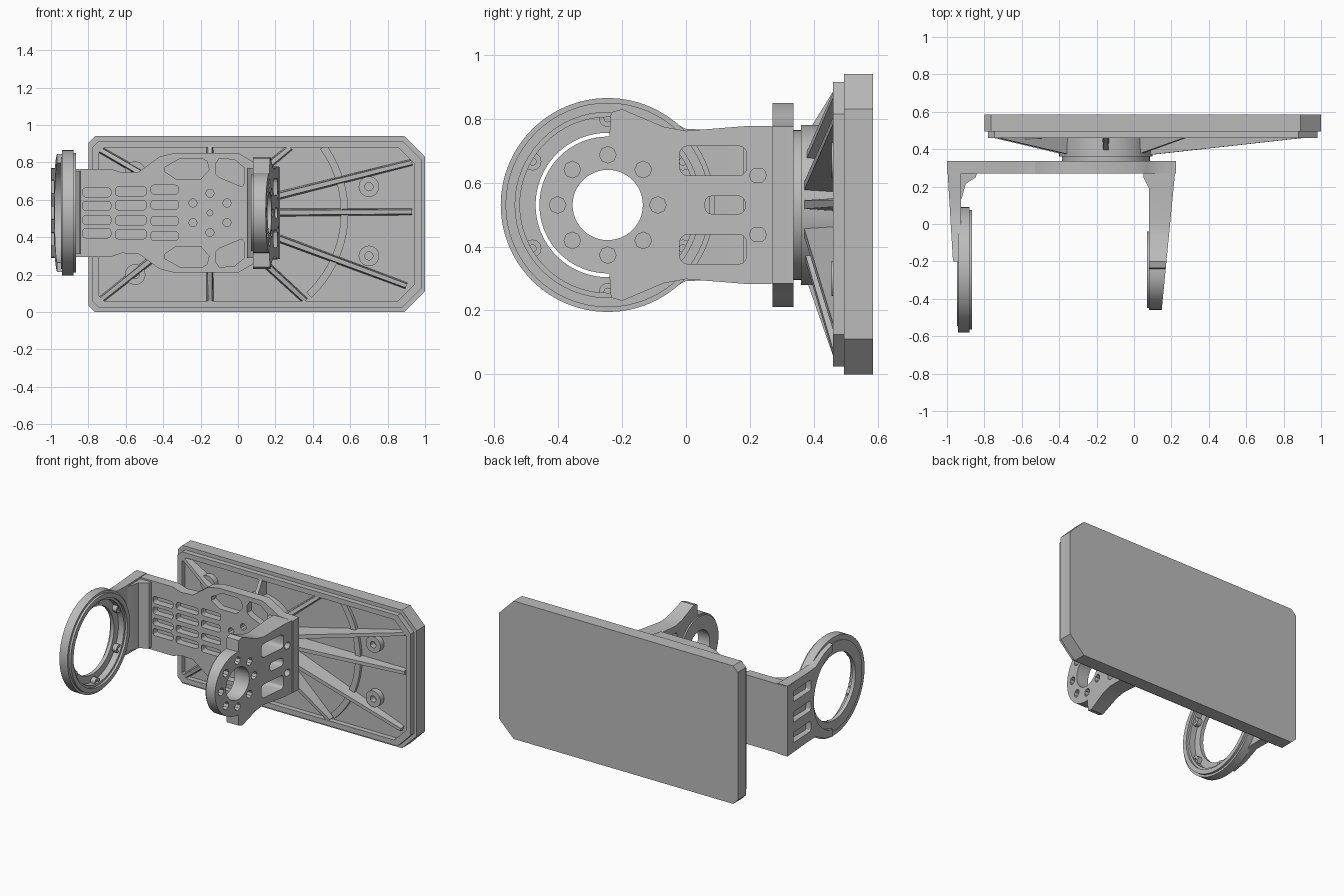
import bpy, bmesh, math
from mathutils import Matrix, Vector

if "Cube" in bpy.data.objects:
    bpy.data.objects.remove(bpy.data.objects["Cube"])

grey = bpy.data.materials.new("plain_grey")
grey.use_nodes = True
COL = (0.5, 0.5, 0.5, 1)
grey.diffuse_color = COL
grey.node_tree.nodes["Principled BSDF"].inputs["Base Color"].default_value = COL

CZ = 0.53                 # height of the fork and both rings
HUB = (-0.15, CZ)         # pivot on the panel (x, z)
RING = (-0.245, CZ)       # shared ring axis (y, z)
AXES = {'X': Matrix(((0, 0, 1, 0), (1, 0, 0, 0), (0, 1, 0, 0), (0, 0, 0, 1))),
        'Y': Matrix(((1, 0, 0, 0), (0, 0, -1, 0), (0, 1, 0, 0), (0, 0, 0, 1))),
        'Z': Matrix.Identity(4)}


def finish(name, me):
    me.materials.clear()
    me.materials.append(grey)
    me.shade_smooth()
    me.set_sharp_from_angle(angle=math.radians(30))
    ob = bpy.data.objects.new(name, me)
    bpy.context.scene.collection.objects.link(ob)
    return ob


def prism(name, axis, a, b, outline, holes=(), shape=None):
    """Extrude an outline with holes along an axis from a to b."""
    cu = bpy.data.curves.new(name, 'CURVE')
    cu.dimensions, cu.fill_mode, cu.extrude = '2D', 'BOTH', abs(b - a) / 2
    for loop in [outline, *holes]:
        sp = cu.splines.new('POLY')
        sp.points.add(len(loop) - 1)
        for p, (u, v) in zip(sp.points, loop):
            p.co = (u, v, 0, 1)
        sp.use_cyclic_u = True
    tmp = bpy.data.objects.new(name + "_curve", cu)
    bpy.context.scene.collection.objects.link(tmp)
    dg = bpy.context.evaluated_depsgraph_get()
    me = bpy.data.meshes.new_from_object(tmp.evaluated_get(dg))
    bpy.data.objects.remove(tmp)
    bpy.data.curves.remove(cu)
    me.name = name
    bm = bmesh.new()
    bm.from_mesh(me)
    bmesh.ops.remove_doubles(bm, verts=bm.verts, dist=1e-5)
    mid = (a + b) / 2
    for v in bm.verts:
        v.co = AXES[axis] @ v.co
        v.co['XYZ'.index(axis)] += mid
        if shape:
            shape(v.co)
    bmesh.ops.recalc_face_normals(bm, faces=bm.faces)
    bm.to_mesh(me)
    bm.free()
    return finish(name, me)


def arc(c, r, a0=0, a1=360, n=48):
    m = n if a1 - a0 == 360 else n - 1
    return [(c[0] + r * math.cos(math.radians(a0 + (a1 - a0) * i / m)),
             c[1] + r * math.sin(math.radians(a0 + (a1 - a0) * i / m))) for i in range(n)]


def slot(u0, u1, v0, v1, r):
    pts = []
    for k, (u, v) in enumerate([(u1 - r, v1 - r), (u0 + r, v1 - r), (u0 + r, v0 + r), (u1 - r, v0 + r)]):
        pts += arc((u, v), r, 90 * k, 90 * k + 90, 4)
    return pts


def flip(pts):
    return [(u, 2 * CZ - v) for u, v in reversed(pts)]


def mirrored(half):
    return half + flip(half)


def octagon(x0, x1, z0, z1, l, r):
    return [(x0 + l, z0), (x1 - r, z0), (x1, z0 + r), (x1, z1 - r),
            (x1 - r, z1), (x0 + l, z1), (x0, z1 - l), (x0, z0 + l)]


# Panel with clipped corners, raised rim and inner frame
prism("panel_slab", 'Y', 0.495, 0.585, octagon(-0.8, 1, 0, 0.94, 0.035, 0.11))
prism("panel_rim", 'Y', 0.46, 0.5, octagon(-0.78, 0.98, 0.025, 0.915, 0.035, 0.1),
      [octagon(-0.745, 0.945, 0.06, 0.88, 0.03, 0.09)])


def rib(name, p, q, y0, y1, w):
    """Rib that tapers in depth from p to q."""
    p, q = Vector(p), Vector(q)
    d = (q - p).normalized()
    n = Vector((-d.y, d.x)) * w / 2
    bm = bmesh.new()
    vs = []
    for e, y, k in ((p, y0, 1), (q, y1, 0.8)):
        for s, yy in ((1, 0.5), (-1, 0.5), (-0.6, y), (0.6, y)):
            t = e + n * s * k
            vs.append(bm.verts.new((t.x, yy, t.y)))
    for f in ((0, 1, 2, 3), (7, 6, 5, 4), (0, 4, 5, 1), (1, 5, 6, 2), (2, 6, 7, 3), (3, 7, 4, 0)):
        bm.faces.new([vs[i] for i in f])
    bmesh.ops.recalc_face_normals(bm, faces=bm.faces)
    me = bpy.data.meshes.new(name)
    bm.to_mesh(me)
    bm.free()
    finish(name, me)


# Ribs fanning out from the hub
ends = [(0.93, 0.535), (0.93, 0.80), (0.90, 0.14), (0.36, 0.06), (0.28, 0.88), (-0.15, 0.05),
        (-0.15, 0.89), (-0.74, 0.06), (-0.74, 0.87), (-0.76, 0.47)]
for i, e in enumerate(ends):
    d = (Vector(e) - Vector(HUB)).normalized()
    rib(f"panel_rib_{i + 1}", Vector(HUB) + d * 0.2, e, 0.365, 0.463, 0.045)
prism("curved_rib", 'Y', 0.475, 0.5,
      arc((-0.03, CZ), 0.62, -47, 36, 24) + arc((-0.03, CZ), 0.58, -47, 36, 24)[::-1])

# Screw bosses on the panel
for i, c in enumerate([(-0.55, 0.75), (-0.55, 0.2), (0.7, 0.67), (0.7, 0.3)]):
    prism(f"screw_boss_{i + 1}", 'Y', 0.455, 0.5, arc(c, 0.055, n=24), [arc(c, 0.022, n=12)])

# Pivot hub between panel and fork
prism("pivot_hub", 'Y', 0.36, 0.5, arc(HUB, 0.25))
prism("pivot_flange", 'Y', 0.33, 0.365, arc(HUB, 0.235))

# Fork back plate with pockets on its front
plate = mirrored([(-1, 0.765), (-0.68, 0.765), (-0.62, 0.745), (-0.53, 0.75), (-0.42, 0.83),
                  (-0.34, 0.85), (0, 0.85), (0.07, 0.81), (0.12, 0.78), (0.225, 0.775)])
pockets = []
for off in (0.04, 0.115):
    for u0, u1, spread in ((-0.83, -0.68, 0.95), (-0.655, -0.49, 1), (-0.465, -0.32, 1.08)):
        z = CZ + off * spread
        pockets.append(slot(u0, u1, z - 0.024, z + 0.024, 0.015))
pockets.append([(-0.33, 0.71), (-0.2, 0.71), (-0.155, 0.76), (-0.165, 0.805), (-0.19, 0.82),
                (-0.31, 0.82), (-0.39, 0.775), (-0.39, 0.75)])
pockets.append([(-0.1, 0.72), (0.02, 0.67), (0.035, 0.69), (0.035, 0.77), (-0.02, 0.815),
                (-0.1, 0.82), (-0.12, 0.79), (-0.12, 0.74)])
pockets += [flip(p) for p in pockets]
pockets += [arc(HUB, 0.016, n=8)] + [arc(c, 0.022, n=10) for c in arc(HUB, 0.105, 30, 390, 6)]
prism("fork_plate_front", 'Y', 0.27, 0.32, plate, pockets)
prism("fork_plate_back", 'Y', 0.318, 0.337, plate)


# Small arm, thinner towards its ring
def taper_small(co):
    if co.x > 0.15:
        co.x = 0.15 + 0.075 * (co.y + 0.44) / 0.77


arm = mirrored([(0.335, 0.775), (0.2, 0.778), (0, 0.762), (-0.07, 0.775), (-0.2, 0.83),
                (-0.235, 0.82), (-0.24, 0.744)])
n = len(arm) // 2
arm = arm[:n] + arc(RING, 0.214, 92, 268, 28) + arm[n:]
holes = [slot(-0.02, 0.19, 0.622, 0.715, 0.025), slot(0.225 - 0.025, 0.25, 0.6, 0.645, 0.02)]
holes += [arc((0.3, z), 0.02, n=8) for z in (0.62, 0.75)]
holes += [flip(h) for h in holes]
holes += [slot(0.06, 0.185, 0.502, 0.558, 0.02), arc(RING, 0.11)]
holes += [arc(c, 0.026, n=8) for c in arc(RING, 0.157, n=8)]
prism("small_arm", 'X', 0.08, 0.22, arm, holes, taper_small)
prism("small_ring_collar", 'X', 0.07, 0.09, arc(RING, 0.205), [arc(RING, 0.11)])
prism("small_arm_gusset", 'Z', 0.29, 0.77, [(0.05, 0.28), (0.05, 0.25), (0.085, 0.18), (0.1, 0.28)])


# Large arm with slotted outer face
def taper_large(co):
    if co.x < -0.96:
        co.x = -0.945 - 0.055 * (co.y + 0.58) / 0.915


big = [(0.335, 0.77), (0.1, 0.765), (0, 0.768), (-0.1, 0.82), (-0.2, 0.845)]
big = big + arc(RING, 0.27, 80, -80, 28) + flip(big)
bars = [slot(0.06, 0.28, z - 0.035, z + 0.035, 0.015) for z in (CZ - 0.14, CZ, CZ + 0.14)]
prism("large_arm_outer", 'X', -1, -0.945, big, bars, taper_large)
prism("large_arm_inner", 'X', -0.948, -0.925, big)
prism("large_arm_gusset", 'Z', 0.31, 0.755,
      [(-0.94, 0.28), (-0.84, 0.28), (-0.845, 0.25), (-0.9, 0.215), (-0.92, 0.14), (-0.94, 0.1)])

# Large ring: body, inner flange, lip
prism("large_ring_body", 'X', -0.94, -0.88, arc(RING, 0.335, n=64), [arc(RING, 0.275, n=64)])
prism("large_ring_lip", 'X', -0.885, -0.865, arc(RING, 0.32, n=64), [arc(RING, 0.29, n=64)])
prism("large_ring_flange", 'X', -0.947, -0.922, arc(RING, 0.3, n=64), [arc(RING, 0.226, n=64)],)
for i, (u, v) in enumerate(arc(RING, 0.272, 30, 390, 6)):
    prism(f"ring_tab_{i + 1}", 'X', -0.94, -0.89, arc((u, v), 0.028, n=12), [arc((u, v), 0.012, n=8)])
